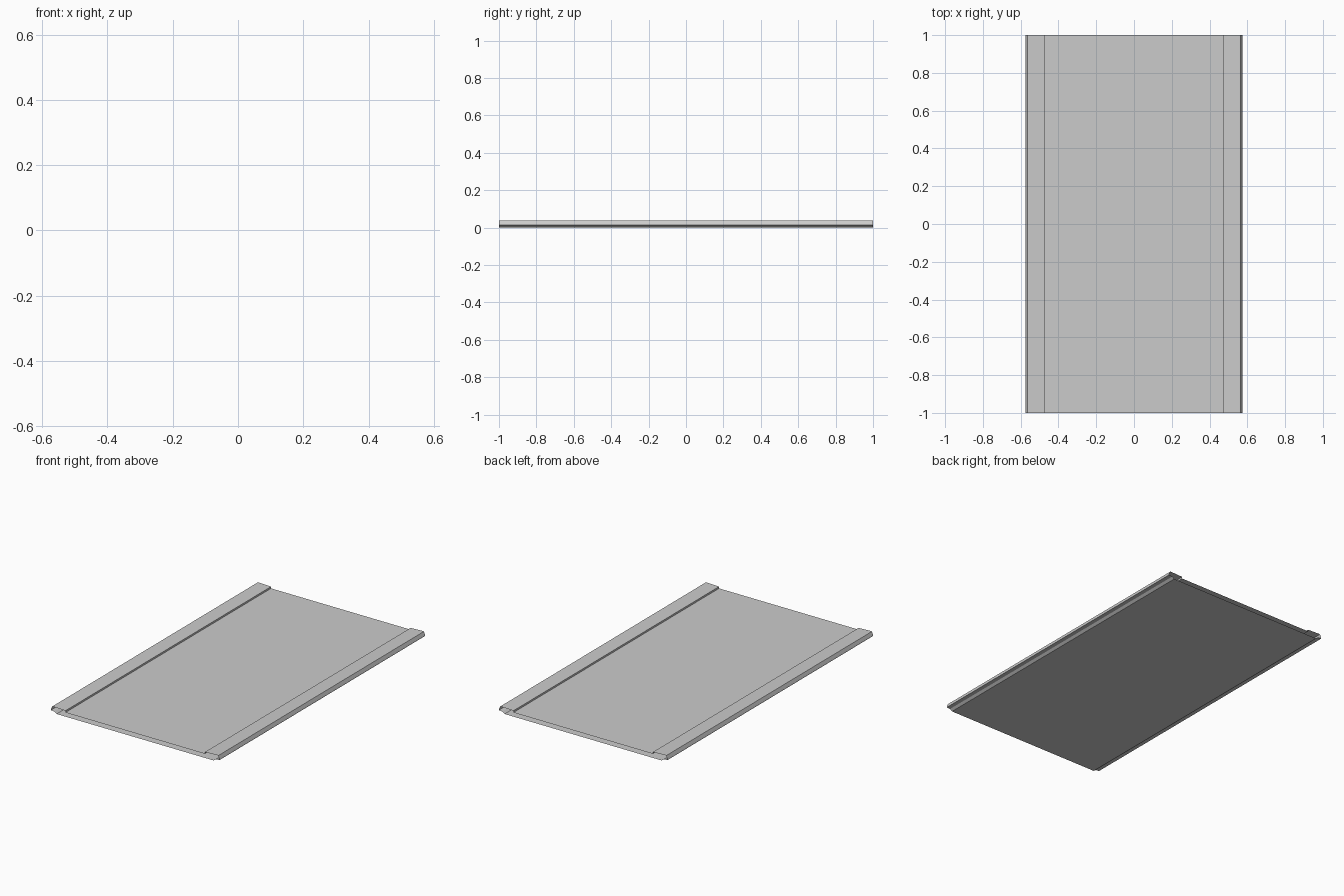
import bpy, bmesh

if "Cube" in bpy.data.objects:
    bpy.data.objects.remove(bpy.data.objects["Cube"])

HALF = 1.0  # half of the length along y


def extruded_sheet(name, profile):
    """Sweep an open x/z profile along y, leaving both ends open."""
    bm = bmesh.new()
    rows = [[bm.verts.new((x, y, z)) for x, z in profile] for y in (-HALF, HALF)]
    for i in range(len(profile) - 1):
        bm.faces.new((rows[0][i], rows[0][i + 1], rows[1][i + 1], rows[1][i]))
    mesh = bpy.data.meshes.new(name)
    bm.to_mesh(mesh)
    bm.free()
    obj = bpy.data.objects.new(name, mesh)
    bpy.context.collection.objects.link(obj)
    return obj


# Top deck and underside, facing up and down
extruded_sheet("deck_panel", [(0.475, 0.025), (-0.475, 0.025)][::-1])
extruded_sheet("underside_panel", [(0.535, 0.0), (-0.535, 0.0)])

# Side rails: lower slope, outer lip, raised flange and step down to the deck
rail = [(0.535, 0.0), (0.55, 0.011), (0.574, 0.013), (0.574, 0.018),
        (0.565, 0.038), (0.558, 0.039), (0.475, 0.036), (0.475, 0.025)]
extruded_sheet("right_rail", rail[::-1])
extruded_sheet("left_rail", [(-x, z) for x, z in rail])
